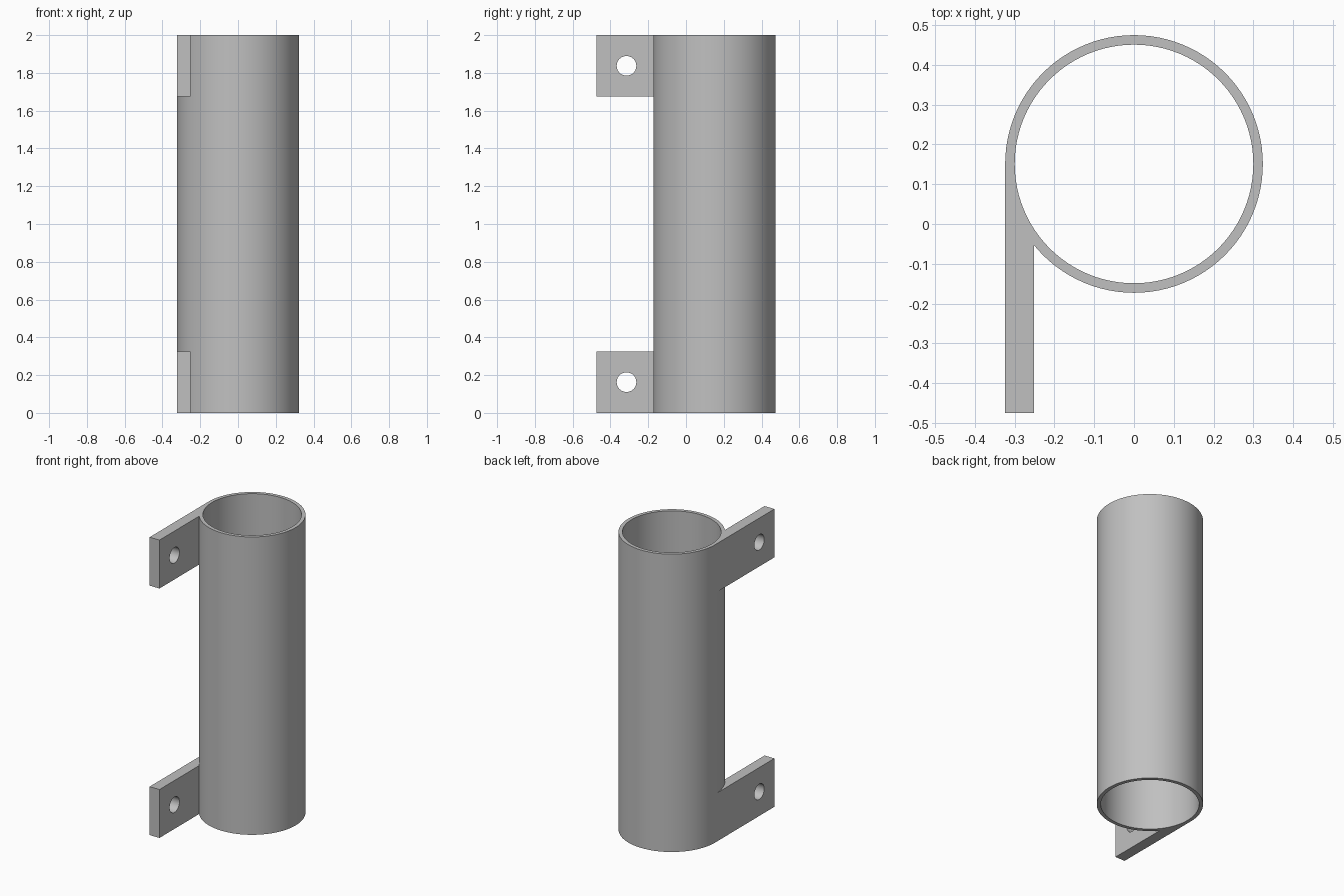
import bpy
import math
from mathutils import Matrix, Vector

old = bpy.data.objects.get("Cube")
if old:
    bpy.data.objects.remove(old, do_unlink=True)

HEIGHT = 2.0
OUTER, BORE = 0.324, 0.30
TUBE_Y = 0.151
TAB_END, TAB_INNER, TAB_HEIGHT = -0.475, -0.251, 0.325
HOLE_Y, HOLE_R = -0.315, 0.052

metal = bpy.data.materials.new("grey metal")
metal.use_nodes = True
grey = (0.53, 0.53, 0.53, 1)
metal.diffuse_color = grey
metal.node_tree.nodes["Principled BSDF"].inputs["Base Color"].default_value = grey


def cylinder(name, radius, depth, centre, sides, axis="Z"):
    turn = (0, math.pi / 2, 0) if axis == "X" else (0, 0, 0)
    bpy.ops.mesh.primitive_cylinder_add(vertices=sides, radius=radius, depth=depth,
                                        location=centre, rotation=turn)
    obj = bpy.context.object
    obj.name = name
    obj.data.materials.append(metal)
    return obj


def box(name, low, high):
    low, high = Vector(low), Vector(high)
    bpy.ops.mesh.primitive_cube_add(size=1, location=(low + high) / 2)
    obj = bpy.context.object
    obj.name = name
    obj.data.transform(Matrix.Diagonal((*(high - low), 1)))
    obj.data.materials.append(metal)
    return obj


def combine(target, tool, operation):
    mod = target.modifiers.new(tool.name, "BOOLEAN")
    mod.operation = operation
    mod.solver = "EXACT"
    mod.object = tool
    bpy.context.view_layer.objects.active = target
    bpy.ops.object.modifier_apply(modifier=mod.name)
    bpy.data.objects.remove(tool, do_unlink=True)


# Tube body
body = cylinder("tube_with_mounting_tabs", OUTER, HEIGHT, (0, TUBE_Y, HEIGHT / 2), 96)

# Flat mounting tabs, tangent to the tube at both ends
for label, base in (("lower", 0), ("upper", HEIGHT - TAB_HEIGHT)):
    tab = box(label + "_tab", (-OUTER, TAB_END, base),
              (TAB_INNER, TUBE_Y, base + TAB_HEIGHT))
    combine(body, tab, "UNION")

# Bore through the tube
bore = cylinder("bore", BORE, HEIGHT + 1, (0, TUBE_Y, HEIGHT / 2), 96)
combine(body, bore, "DIFFERENCE")

# Bolt hole in each tab
for z in (TAB_HEIGHT / 2, HEIGHT - TAB_HEIGHT / 2):
    hole = cylinder("bolt_hole", HOLE_R, 0.3, ((TAB_INNER - OUTER) / 2, HOLE_Y, z), 40, "X")
    hole.location.x = (TAB_INNER - OUTER) / 2
    bpy.context.view_layer.update()
    combine(body, hole, "DIFFERENCE")

# Smooth curved walls, crisp edges
bpy.ops.object.select_all(action="DESELECT")
body.select_set(True)
bpy.context.view_layer.objects.active = body
bpy.ops.object.shade_smooth_by_angle(angle=math.radians(30))
